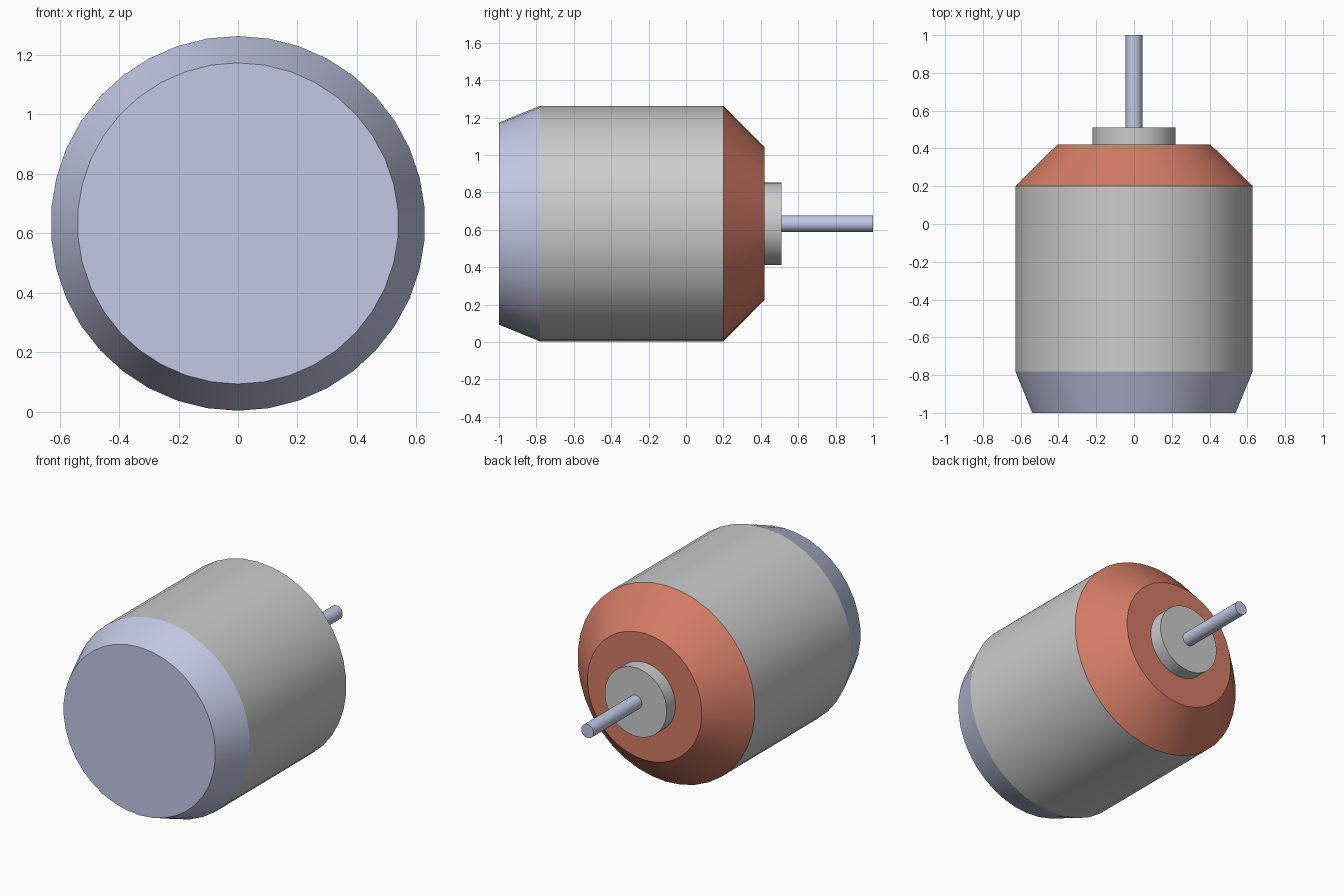
import bpy, bmesh, math
from mathutils import Matrix

if "Cube" in bpy.data.objects:
    bpy.data.objects.remove(bpy.data.objects["Cube"])

AXIS_Z = 0.633
SIDES = 38


def material(name, rgb):
    m = bpy.data.materials.new(name)
    m.diffuse_color = (*rgb, 1.0)
    m.use_nodes = True
    m.node_tree.nodes["Principled BSDF"].inputs["Base Color"].default_value = m.diffuse_color
    return m


def turned_part(name, y0, y1, r0, r1, mat=None, sides=SIDES):
    """Closed cylinder or cone frustum lying along y from y0 to y1."""
    bm = bmesh.new()
    place = Matrix.Translation((0, (y0 + y1) / 2, AXIS_Z)) @ Matrix.Rotation(-math.pi / 2, 4, 'X')
    bmesh.ops.create_cone(bm, cap_ends=True, segments=sides, radius1=r0,
                          radius2=r1, depth=y1 - y0, matrix=place)
    mesh = bpy.data.meshes.new(name)
    bm.to_mesh(mesh)
    bm.free()
    ob = bpy.data.objects.new(name, mesh)
    bpy.context.collection.objects.link(ob)
    if mat:
        mesh.materials.append(mat)
    # smooth sides, sharp rims
    bpy.ops.object.select_all(action='DESELECT')
    ob.select_set(True)
    bpy.context.view_layer.objects.active = ob
    bpy.ops.object.shade_smooth_by_angle(angle=math.radians(20))
    return ob


steel = material("pale_blue_steel", (0.55, 0.58, 0.78))
copper = material("copper_red", (0.65, 0.20, 0.13))

# motor housing: tapered end cap, barrel, copper shoulder
turned_part("end_cap", -1.0, -0.78, 0.54, 0.63, steel)
turned_part("barrel", -0.78, 0.20, 0.63, 0.63)
turned_part("shoulder", 0.20, 0.42, 0.63, 0.407, copper)
# bearing collar and output shaft
turned_part("bearing_collar", 0.42, 0.51, 0.22, 0.22)
turned_part("shaft", 0.51, 1.0, 0.044, 0.044, steel)
